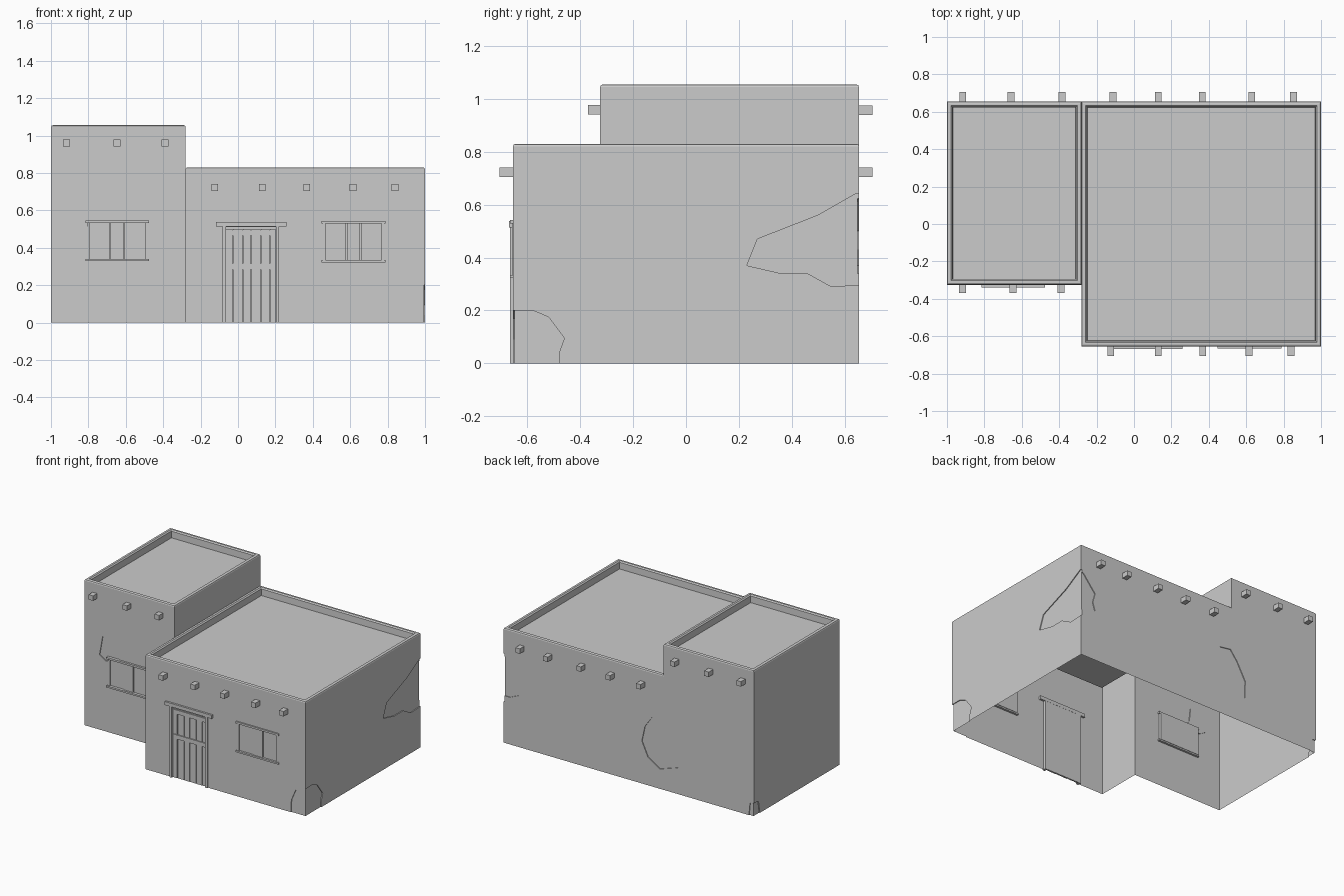
import bpy, bmesh

if "Cube" in bpy.data.objects:
    bpy.data.objects.remove(bpy.data.objects["Cube"])

DEPTH = 0.006          # depth of the broken plaster patches
MAIN_Y, TOWER_Y, BACK_Y = -0.655, -0.325, 0.655


def finish(name, bm):
    bmesh.ops.recalc_face_normals(bm, faces=bm.faces[:])
    me = bpy.data.meshes.new(name)
    bm.to_mesh(me)
    bm.free()
    ob = bpy.data.objects.new(name, me)
    bpy.context.collection.objects.link(ob)
    return ob


def box(name, x0, x1, y0, y1, z0, z1):
    bm = bmesh.new()
    bmesh.ops.create_cube(bm, size=1)
    for v in bm.verts:
        v.co = ((x0 + x1) / 2 + v.co.x * (x1 - x0),
                (y0 + y1) / 2 + v.co.y * (y1 - y0),
                (z0 + z1) / 2 + v.co.z * (z1 - z0))
    return finish(name, bm)


def block(name, x0, x1, y0, y1, bottom, roof, top):
    """Box with a softened parapet around a sunken flat roof."""
    bm = bmesh.new()
    rings = []
    for d, z in ((0, bottom), (0, top - .01), (.003, top - .003), (.01, top),
                 (.022, top), (.03, top - .008), (.032, roof)):
        rings.append([bm.verts.new(p) for p in (
            (x0 + d, y0 + d, z), (x1 - d, y0 + d, z),
            (x1 - d, y1 - d, z), (x0 + d, y1 - d, z))])
    for a, b in zip(rings, rings[1:]):
        for i in range(4):
            j = (i + 1) % 4
            bm.faces.new((a[i], a[j], b[j], b[i]))
    bm.faces.new(rings[0][::-1])
    bm.faces.new(rings[-1])
    return finish(name, bm)


def prism(name, axis, pts, w0, w1):
    """Outline in (u, z), extruded along axis x or y."""
    bm = bmesh.new()
    loops = [[bm.verts.new((w, u, z) if axis == 'x' else (u, w, z))
              for u, z in pts] for w in (w0, w1)]
    n = len(pts)
    for i in range(n):
        j = (i + 1) % n
        bm.faces.new((loops[0][i], loops[0][j], loops[1][j], loops[1][i]))
    bm.faces.new(loops[0][::-1])
    bm.faces.new(loops[1])
    return finish(name, bm)


def boolean(ob, other, op):
    m = ob.modifiers.new(op, 'BOOLEAN')
    m.operation, m.solver, m.object = op, 'EXACT', other
    bpy.context.view_layer.objects.active = ob
    bpy.ops.object.modifier_apply(modifier=m.name)
    bpy.data.objects.remove(other, do_unlink=True)


# House shell: main room and taller room merged
house = block("house_walls", -.281, 1, MAIN_Y, BACK_Y, -.1, .775, .83)
tower = block("tower_walls", -1, -.28, TOWER_Y, BACK_Y - .0005, -.12, 1.0, 1.055)
boolean(house, tower, 'UNION')

# Broken plaster patches
patches = [
    # front right corner
    ('x', [(-.7, .2), (-.58, .2), (-.52, .175), (-.46, .095), (-.48, .04), (-.47, -.2), (-.7, -.2)], 1),
    ('y', [(1.05, .2), (.98, .2), (.92, .17), (.885, .09), (.87, -.2), (1.05, -.2)], MAIN_Y),
    # back right corner
    ('x', [(.7, .65), (.64, .64), (.5, .56), (.27, .47), (.23, .37), (.36, .34), (.46, .34), (.55, .29), (.7, .3)], 1),
    ('y', [(1.05, .64), (.98, .62), (.88, .5), (.9, .43), (.88, .37), (.95, .34), (1.05, .34)], BACK_Y),
    # back wall
    ('y', [(-.105, .307), (-.13, .42), (-.185, .497), (-.274, .51), (-.33, .44),
           (-.4, .315), (-.395, .19), (-.25, .143), (-.153, .205)], BACK_Y),
    # tower front
    ('y', [(-.88, .54), (-.855, .68), (-.75, .67), (-.74, .575), (-.71, .53), (-.83, .51)], TOWER_Y),
    # back left corner
    ('y', [(-1.05, .1), (-.97, .09), (-.94, -.2), (-1.05, -.2)], BACK_Y),
    ('x', [(.7, .1), (.6, .09), (.55, -.2), (.7, -.2)], -1),
]
for axis, pts, wall in patches:
    s = 1 if wall > 0 else -1
    boolean(house, prism("patch_cutter", axis, pts, wall - s * DEPTH, wall + s * .1), 'DIFFERENCE')

# Shallow recesses for door and windows
for x0, x1, z0, z1, y in ((-.07, .21, -.2, .51, MAIN_Y), (.46, .775, .332, .532, MAIN_Y),
                          (-.805, -.487, .338, .532, TOWER_Y)):
    boolean(house, box("recess_cutter", x0, x1, y - .1, y + .018, z0, z1), 'DIFFERENCE')

# Open the underside
bm = bmesh.new()
bm.from_mesh(house.data)
bmesh.ops.bisect_plane(bm, geom=bm.verts[:] + bm.edges[:] + bm.faces[:], dist=1e-5,
                       plane_co=(0, 0, 0), plane_no=(0, 0, 1), clear_inner=True)
bm.to_mesh(house.data)
bm.free()

# Roof beam ends
S = .018
for name, xs, y0, y1, z in (
        ("main_front_beam", (-.125, .13, .367, .615, .84), -.705, MAIN_Y, .722),
        ("main_back_beam", (-.112, .13, .365, .63, .853), BACK_Y, .705, .722),
        ("tower_front_beam", (-.917, -.647, -.39), -.37, TOWER_Y, .96),
        ("tower_back_beam", (-.915, -.657, -.385), BACK_Y, .705, .958)):
    for x in xs:
        box(name, x - S, x + S, y0, y1, z - S, z + S)


# Windows: lintel, sill, jambs, centre post and two shutter leaves
def window(x0, x1, z0, z1, wall, proud):
    box("window_lintel", x0 - .008, x1 + .008, wall - proud, wall + .015, z1 - .014, z1)
    box("window_sill", x0 - .008, x1 + .008, wall - proud, wall + .015, z0, z0 + .012)
    for a in (x0, x1 - .014):
        box("window_jamb", a, a + .014, wall - .004, wall + .016, z0 + .012, z1 - .014)
    m = (x0 + x1) / 2
    box("window_post", m - .036, m + .036, wall - .001, wall + .017, z0 + .012, z1 - .014)
    for a, b in ((x0 + .014, m - .04), (m + .04, x1 - .014)):
        box("window_shutter", a, b, wall + .005, wall + .017, z0 + .012, z1 - .014)


window(-.808, -.484, .328, .546, TOWER_Y, .015)
window(.455, .78, .322, .543, MAIN_Y, .01)

# Door: posts, lintel, planks and cross rails
Y = MAIN_Y
box("door_lintel", -.118, .258, Y - .014, Y + .015, .513, .538)
for x in (-.083, .202):
    box("door_post", x, x + .018, Y - .01, Y + .016, 0, .513)
edges = (-.065, -.028, .025, .07, .122, .17, .202)
for i, (a, b) in enumerate(zip(edges, edges[1:])):
    box("door_plank", a + .002, b - .002, Y + .004 + .002 * (i % 2), Y + .017, 0, .5)
for z in (.285, .465):
    box("door_rail", -.06, .2, Y - .002, Y + .016, z, z + .03)
